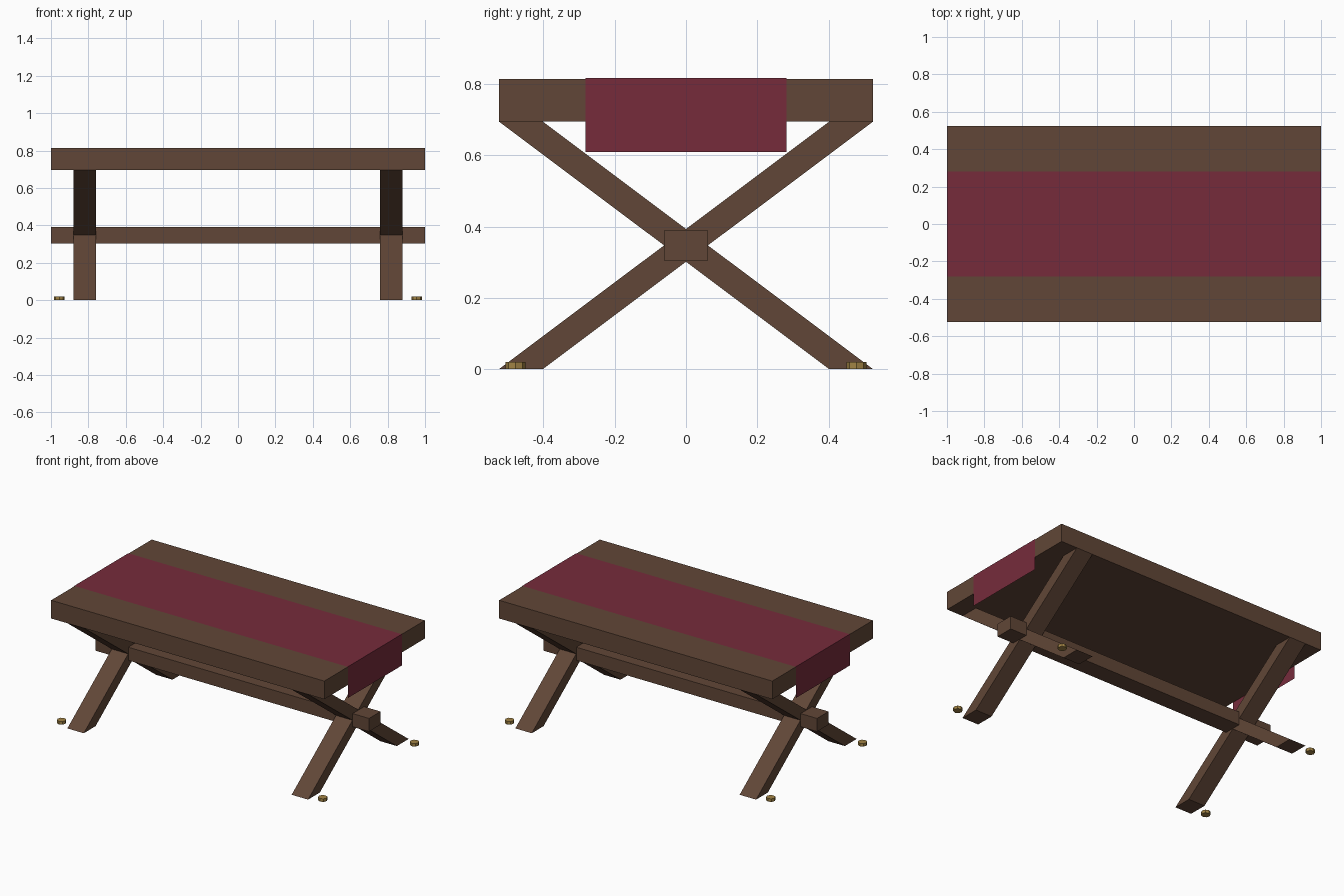
import bpy, bmesh
from mathutils import Matrix

if "Cube" in bpy.data.objects:
    bpy.data.objects.remove(bpy.data.objects["Cube"])


def material(name, rgb):
    m = bpy.data.materials.new(name)
    m.diffuse_color = (*rgb, 1)
    m.use_nodes = True
    m.node_tree.nodes["Principled BSDF"].inputs["Base Color"].default_value = m.diffuse_color
    return m


wood = material("dark_wood", (0.12, 0.062, 0.038))
cloth = material("red_cloth", (0.18, 0.024, 0.044))
brass = material("brass", (0.36, 0.23, 0.06))


def add_object(name, bm, mat):
    bmesh.ops.recalc_face_normals(bm, faces=bm.faces)
    mesh = bpy.data.meshes.new(name)
    bm.to_mesh(mesh)
    bm.free()
    mesh.materials.append(mat)
    ob = bpy.data.objects.new(name, mesh)
    bpy.context.collection.objects.link(ob)
    return ob


def box(name, size, z, mat):
    bm = bmesh.new()
    bmesh.ops.create_cube(bm, size=1, matrix=Matrix.Translation((0, 0, z)) @ Matrix.Diagonal((*size, 1)))
    return add_object(name, bm, mat)


def sweep(name, points, axis, start, depth, mat):
    """Extrude an open or closed outline along an axis (0 = x, 1 = y)."""
    bm = bmesh.new()
    vec = [0, 0, 0]
    vec[axis] = depth
    co = [(start, a, z) if axis == 0 else (a, start, z) for a, z in points]
    verts = [bm.verts.new(c) for c in co]
    if axis == 0:
        geom = [bm.faces.new(verts)]
        ext = bmesh.ops.extrude_face_region(bm, geom=geom, use_keep_orig=True)
    else:
        geom = [bm.edges.new(pair) for pair in zip(verts, verts[1:])]
        ext = bmesh.ops.extrude_edge_only(bm, edges=geom)
    moved = [g for g in ext["geom"] if isinstance(g, bmesh.types.BMVert)]
    bmesh.ops.translate(bm, verts=moved, vec=vec)
    return add_object(name, bm, mat)


# Table top and the long bar through the leg crossings
box("table_top", (1.997, 1.05, 0.12), 0.755, wood)
box("stretcher", (2.0, 0.12, 0.087), 0.3475, wood)

# Crossed legs at both ends, cut flat at floor and top
for side, x in (("left", -0.88), ("right", 0.76)):
    for lean, s in (("rising_back", 1), ("rising_front", -1)):
        outline = [(-0.525 * s, 0), (-0.402 * s, 0), (0.525 * s, 0.695), (0.402 * s, 0.695)]
        sweep(f"{side}_leg_{lean}", outline, 0, x, 0.12, wood)

# Cloth runner draped over both ends
sweep("table_runner", [(-1, 0.61), (-1, 0.817), (1, 0.817), (1, 0.61)], 1, -0.282, 0.564, cloth)

# Small brass discs on the floor by the feet
for sx in (-1, 1):
    for sy in (-1, 1):
        bm = bmesh.new()
        bmesh.ops.create_cone(bm, cap_ends=True, segments=8, radius1=0.028, radius2=0.028, depth=0.02,
                              matrix=Matrix.Translation((0.955 * sx, 0.479 * sy, 0.01)))
        add_object(f"brass_foot_{'right' if sx > 0 else 'left'}_{'back' if sy > 0 else 'front'}", bm, brass)
